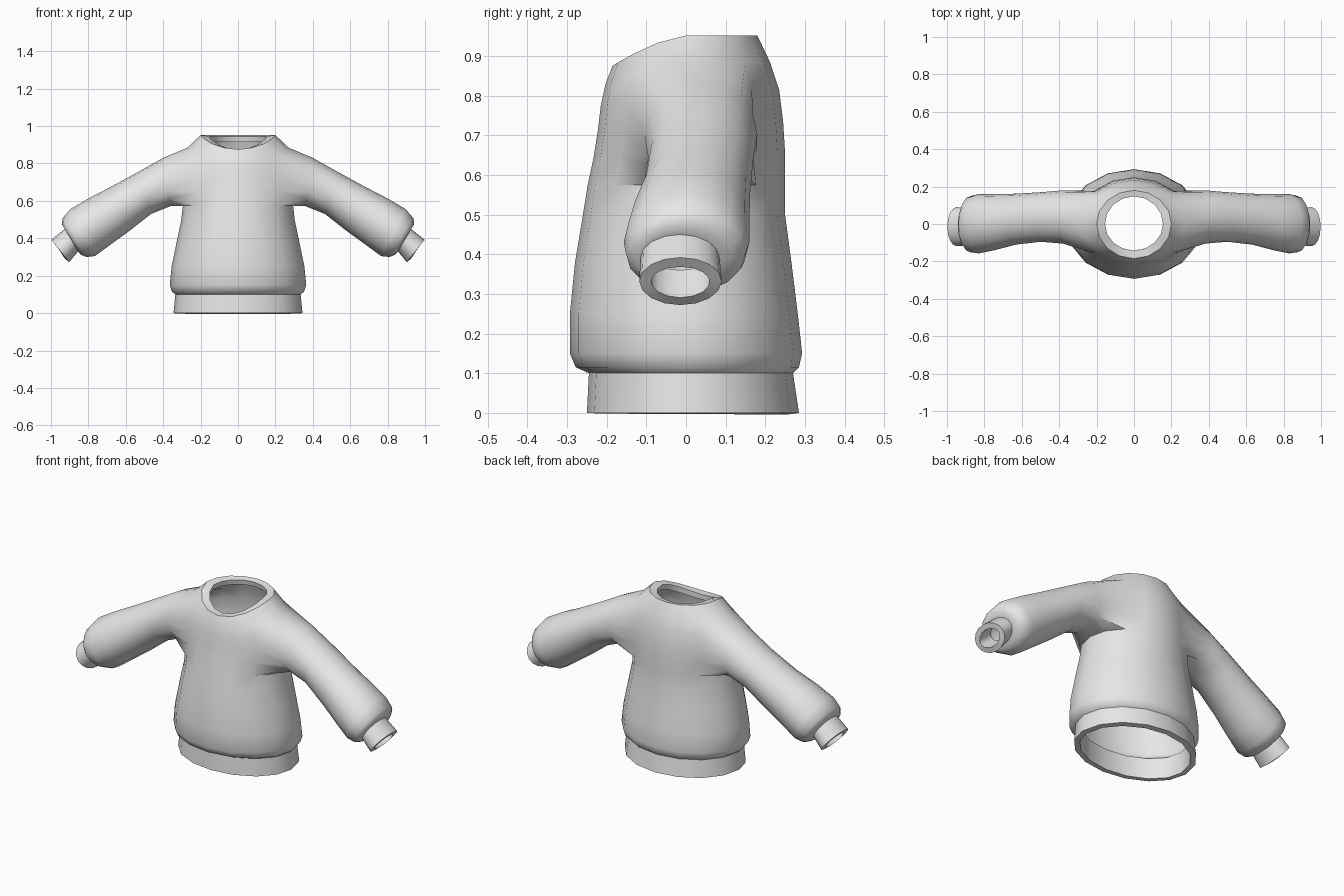
import bpy, bmesh
from math import sin, cos, pi

cube = bpy.data.objects.get("Cube")
if cube:
    bpy.data.objects.remove(cube)

N = 16           # sides of every ring
WALL = 0.03      # cloth thickness

# Body rings: height, half width, front y, back y, drop of the front edge
BODY = [
    (0.0, .345, -.25, .285, 0),
    (.10, .335, -.245, .27, 0),
    (.115, .353, -.278, .285, 0),
    (.15, .365, -.293, .293, 0),
    (.25, .355, -.293, .282, 0),
    (.38, .328, -.28, .266, 0),
    (.50, .303, -.26, .25, 0),
    (.575, .295, -.248, .25, 0),
    (.655, .30, -.233, .25, .01),
    (.735, .30, -.222, .245, .02),
    (.815, .29, -.215, .235, .04),
    (.885, .27, -.203, .212, .055),
    (.952, .20, -.185, .18, .076),
    (.945, .155, -.142, .148, .07),
]
ARM_LOW, ARM_HIGH = 7, 11   # rings that bound the armholes

# Sleeve rings: top x, top z, bottom x, bottom z, front y, back y
SLEEVE = [
    (.40, .83, .36, .572, -.105, .18),
    (.53, .757, .465, .53, -.095, .17),
    (.68, .675, .58, .44, -.11, .162),
    (.80, .613, .69, .36, -.14, .16),
    (.895, .557, .765, .305, -.157, .16),
    (.938, .508, .81, .30, -.152, .15),
    (.942, .475, .84, .312, -.132, .118),
    (.926, .45, .855, .33, -.115, .085),
    (.998, .392, .902, .272, -.118, .09),
]


def body_ring(bm, z, rx, front, back, drop):
    ring = []
    for k in range(N):
        c, s = cos(2 * pi * k / N), sin(2 * pi * k / N)
        y = s * (back if s > 0 else -front)
        ring.append(bm.verts.new((rx * c, y, z - drop * max(0, -s) ** 1.5)))
    return ring


def sleeve_ring(bm, side, tx, tz, bx, bz, front, back):
    ring = []
    for i in range(N):
        a = 2 * pi * i / N
        up = (1 - cos(a)) / 2
        y = (front + back) / 2 + (back - front) / 2 * sin(a)
        ring.append(bm.verts.new((side * (bx + (tx - bx) * up), y, bz + (tz - bz) * up)))
    return ring


def bridge(bm, a, b, skip=()):
    for k in range(N):
        if k not in skip:
            n = (k + 1) % N
            bm.faces.new((a[k], a[n], b[n], b[k]))


bm = bmesh.new()

# Body with open armholes, neck and hem
rings = [body_ring(bm, *row) for row in BODY]
holes = (14, 15, 0, 1, 6, 7, 8, 9)
for r in range(len(rings) - 1):
    bridge(bm, rings[r], rings[r + 1], holes if ARM_LOW <= r < ARM_HIGH else ())

# Sleeves grown out of the armhole edges
for side in (1, -1):
    def at(row, k):
        return rings[row][(k if side > 0 else N // 2 - k) % N]
    loop = [at(ARM_LOW, k) for k in (0, 1)]
    loop += [at(r, 2) for r in range(ARM_LOW, ARM_HIGH)]
    loop += [at(ARM_HIGH, k) for k in (2, 1, 0, -1)]
    loop += [at(r, -2) for r in range(ARM_HIGH, ARM_LOW, -1)]
    loop += [at(ARM_LOW, k) for k in (-2, -1)]
    for row in SLEEVE:
        ring = sleeve_ring(bm, side, *row)
        bridge(bm, loop, ring)
        loop = ring

# Drop the unused points inside the armholes and face everything outward
bmesh.ops.delete(bm, geom=[v for v in bm.verts if not v.link_faces], context='VERTS')
bmesh.ops.recalc_face_normals(bm, faces=bm.faces[:])
bm.faces.ensure_lookup_table()
hem = bm.faces[0]
if hem.normal.dot(hem.calc_center_median()) < 0:
    bmesh.ops.reverse_faces(bm, faces=bm.faces[:])

mesh = bpy.data.meshes.new("sweater")
bm.to_mesh(mesh)
bm.free()
sweater = bpy.data.objects.new("sweater", mesh)
bpy.context.scene.collection.objects.link(sweater)

# Plain grey cloth
cloth = bpy.data.materials.new("grey cloth")
cloth.use_nodes = True
GREY = (.8, .8, .8, 1)
cloth.diffuse_color = GREY
for node in cloth.node_tree.nodes:
    if node.type == 'BSDF_PRINCIPLED':
        node.inputs["Base Color"].default_value = GREY
mesh.materials.append(cloth)

# Cloth thickness, then smooth shading with sharp rims
for o in bpy.context.selected_objects:
    o.select_set(False)
sweater.select_set(True)
bpy.context.view_layer.objects.active = sweater
wall = sweater.modifiers.new("wall", 'SOLIDIFY')
wall.thickness = WALL
wall.offset = -1
bpy.ops.object.modifier_apply(modifier=wall.name)
bpy.ops.object.shade_smooth_by_angle(angle=pi * .28)
